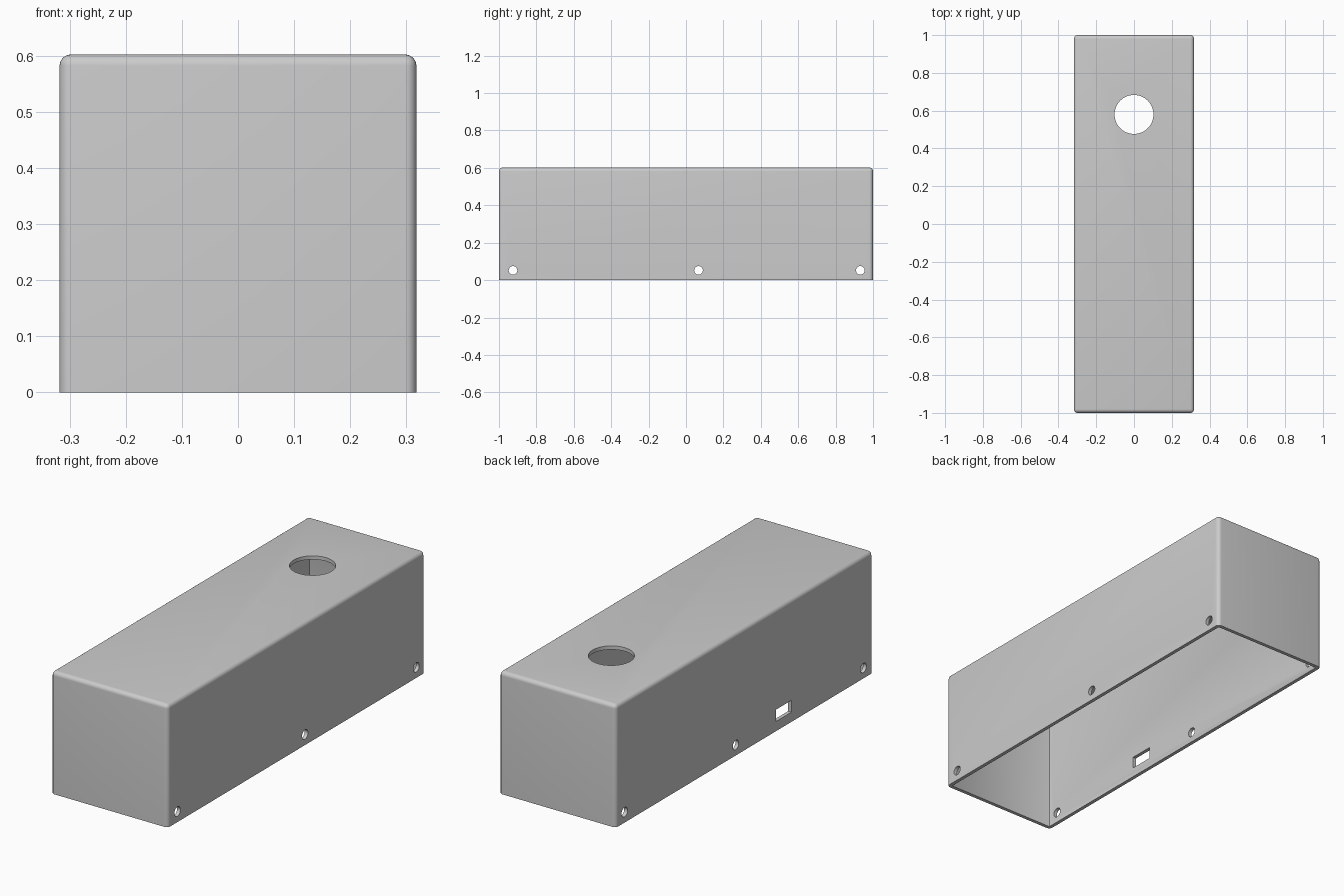
import bpy
import bmesh
from math import radians
from mathutils import Matrix, Vector

if "Cube" in bpy.data.objects:
    bpy.data.objects.remove(bpy.data.objects["Cube"], do_unlink=True)

WIDTH, LENGTH, HEIGHT = 0.636, 2.0, 0.602
WALL = 0.018

grey = bpy.data.materials.new("light_grey")
grey.use_nodes = True
colour = (0.6, 0.6, 0.6, 1)
grey.diffuse_color = colour
grey.node_tree.nodes["Principled BSDF"].inputs["Base Color"].default_value = colour


def make_object(name, bm):
    mesh = bpy.data.meshes.new(name)
    bm.to_mesh(mesh)
    bm.free()
    mesh.materials.append(grey)
    obj = bpy.data.objects.new(name, mesh)
    bpy.context.collection.objects.link(obj)
    return obj


def box(name, low, high, radius=0, segments=1):
    """Box between two corners, rounded on every edge above its base."""
    low, high = Vector(low), Vector(high)
    bm = bmesh.new()
    place = Matrix.Translation((low + high) / 2) @ Matrix.Diagonal((high - low).to_4d())
    bmesh.ops.create_cube(bm, size=1, matrix=place)
    if radius:
        edges = [e for e in bm.edges if any(v.co.z > low.z + 0.001 for v in e.verts)]
        bmesh.ops.bevel(bm, geom=edges, offset=radius, segments=segments,
                        profile=0.5, affect='EDGES')
    return make_object(name, bm)


def cylinder(name, centre, radius, depth, sides, turn=Matrix()):
    bm = bmesh.new()
    bmesh.ops.create_cone(bm, cap_ends=True, segments=sides, radius1=radius,
                          radius2=radius, depth=depth,
                          matrix=Matrix.Translation(centre) @ turn)
    return make_object(name, bm)


# Rounded outer shell and the open-bottomed cavity
x, y = WIDTH / 2, LENGTH / 2
case = box("case", (-x, -y, 0), (x, y, HEIGHT), 0.02, 6)
cutters = [box("cavity_cutter", (-x + WALL, -y + WALL, -0.1),
               (x - WALL, y - WALL, HEIGHT - WALL), 0.004, 2)]

# Round opening in the lid
cutters.append(cylinder("lid_hole_cutter", (0, 0.58, HEIGHT), 0.103, 0.1, 64))

# Screw holes along both long sides
sideways = Matrix.Rotation(radians(90), 4, 'Y')
for side in (-1, 1):
    for hole_y in (-0.925, 0.067, 0.932):
        cutters.append(cylinder("screw_hole_cutter", (side * x, hole_y, 0.052),
                                0.023, 0.1, 32, sideways))

# Rectangular port in one long side
cutters.append(box("port_cutter", (-x - 0.05, -0.365, 0.048), (-x + 0.05, -0.245, 0.106)))

for cutter in cutters:
    cutter.hide_render = True
    cut = case.modifiers.new(cutter.name, 'BOOLEAN')
    cut.operation = 'DIFFERENCE'
    cut.solver = 'EXACT'
    cut.object = cutter

# Apply the cuts and drop the cutters
bpy.ops.object.select_all(action='DESELECT')
case.select_set(True)
bpy.context.view_layer.objects.active = case
for modifier in list(case.modifiers):
    bpy.ops.object.modifier_apply(modifier=modifier.name)
for cutter in cutters:
    bpy.data.objects.remove(cutter, do_unlink=True)
bpy.ops.object.shade_smooth_by_angle(angle=radians(30))
